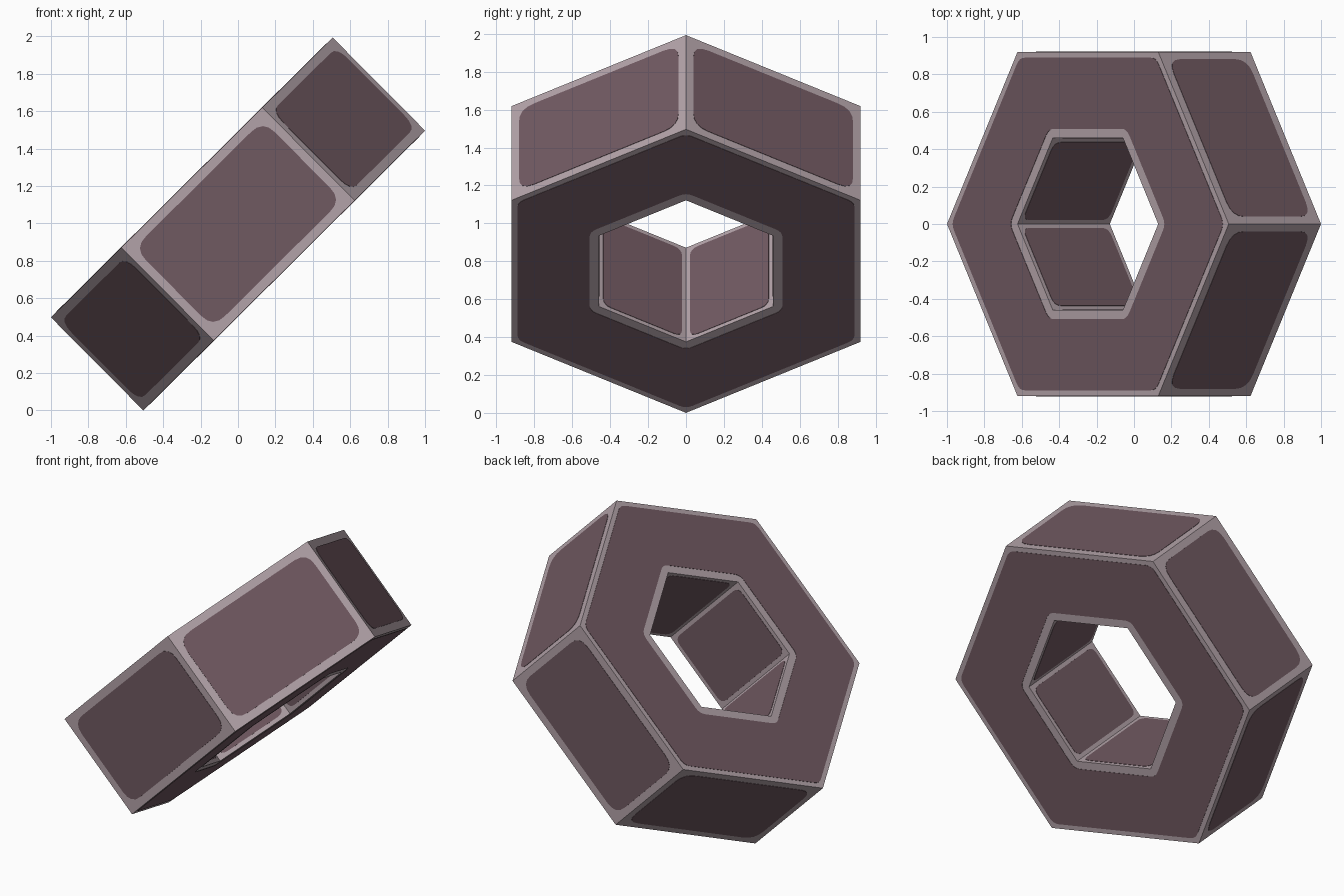
import bpy, bmesh, math
from mathutils import Matrix, Vector

if "Cube" in bpy.data.objects:
    bpy.data.objects.remove(bpy.data.objects["Cube"])

R, RI, H = 1.0615, 0.53, 0.35          # outer radius, hole radius, half thickness
APO = math.cos(math.pi / 6)
LIFT = 0.002                           # panel plate height
TILT = Matrix.Translation((0, 0, 0.9965)) @ Matrix.Rotation(math.radians(-44.8), 4, 'Y')


def material(name, rgb):
    m = bpy.data.materials.new(name)
    m.diffuse_color = (*rgb, 1)
    m.use_nodes = True
    m.node_tree.nodes["Principled BSDF"].inputs["Base Color"].default_value = m.diffuse_color
    return m


edge_mat = material("pale mauve edge", (0.45, 0.365, 0.395))
panel_mat = material("dark mauve panel", (0.163, 0.100, 0.120))


def add_object(name, bm, mat):
    bmesh.ops.recalc_face_normals(bm, faces=bm.faces)
    me = bpy.data.meshes.new(name)
    bm.to_mesh(me)
    bm.free()
    me.materials.append(mat)
    ob = bpy.data.objects.new(name, me)
    ob.matrix_world = TILT
    bpy.context.collection.objects.link(ob)


def hexagon(radius):
    return [Vector((radius * math.cos(math.pi / 3 * i), radius * math.sin(math.pi / 3 * i)))
            for i in range(6)]


def rounded(points, cut, steps=4):
    """Round each corner of a 2D polygon with a quadratic curve."""
    out = []
    for i, p in enumerate(points):
        a = p + (points[i - 1] - p).normalized() * cut
        b = p + (points[(i + 1) % len(points)] - p).normalized() * cut
        for k in range(steps + 1):
            t = k / steps
            out.append(a * (1 - t) ** 2 + p * 2 * t * (1 - t) + b * t * t)
    return out


def ring(bm, outer, inner, z0, z1):
    """Closed prism between two loops with equal point counts."""
    loops = [[bm.verts.new((p.x, p.y, z)) for p in loop]
             for loop, z in ((outer, z0), (outer, z1), (inner, z1), (inner, z0))]
    n = len(outer)
    for j in range(4):
        a, b = loops[j], loops[(j + 1) % 4]
        for i in range(n):
            k = (i + 1) % n
            bm.faces.new((a[i], a[k], b[k], b[i]))


def side_panels(name, radius, sign, side_gap, end_gap, cut):
    """Six rounded plates on the outer (sign 1) or hole (sign -1) walls."""
    bm = bmesh.new()
    w, h = radius / 2 - side_gap, H - end_gap
    outline = rounded([Vector(c) for c in ((-w, -h), (w, -h), (w, h), (-w, h))], cut)
    d = radius * APO
    for i in range(6):
        rot = Matrix.Rotation(math.pi / 3 * (i + 0.5), 3, 'Z')
        base, top = [[bm.verts.new(rot @ Vector((x, p.x, p.y))) for p in outline]
                     for x in (d, d + sign * LIFT)]
        bm.faces.new(base)
        bm.faces.new(top)
        n = len(base)
        for k in range(n):
            m = (k + 1) % n
            bm.faces.new((base[k], base[m], top[m], top[k]))
    add_object(name, bm, panel_mat)


# Hexagonal nut body
bm = bmesh.new()
ring(bm, hexagon(R), hexagon(RI), -H, H)
add_object("nut_body", bm, edge_mat)

# Hexagonal ring panels on both flat ends
for name, s in (("top_ring_panel", 1), ("bottom_ring_panel", -1)):
    bm = bmesh.new()
    ring(bm, rounded(hexagon(R - 0.03 / APO), 0.04), rounded(hexagon(RI + 0.05 / APO), 0.04),
         s * H, s * (H + LIFT))
    add_object(name, bm, panel_mat)

# Rounded panels on outer walls and hole walls
side_panels("outer_wall_panels", R, 1, 0.045, 0.05, 0.09)
side_panels("hole_wall_panels", RI, -1, 0.025, 0.025, 0.05)
